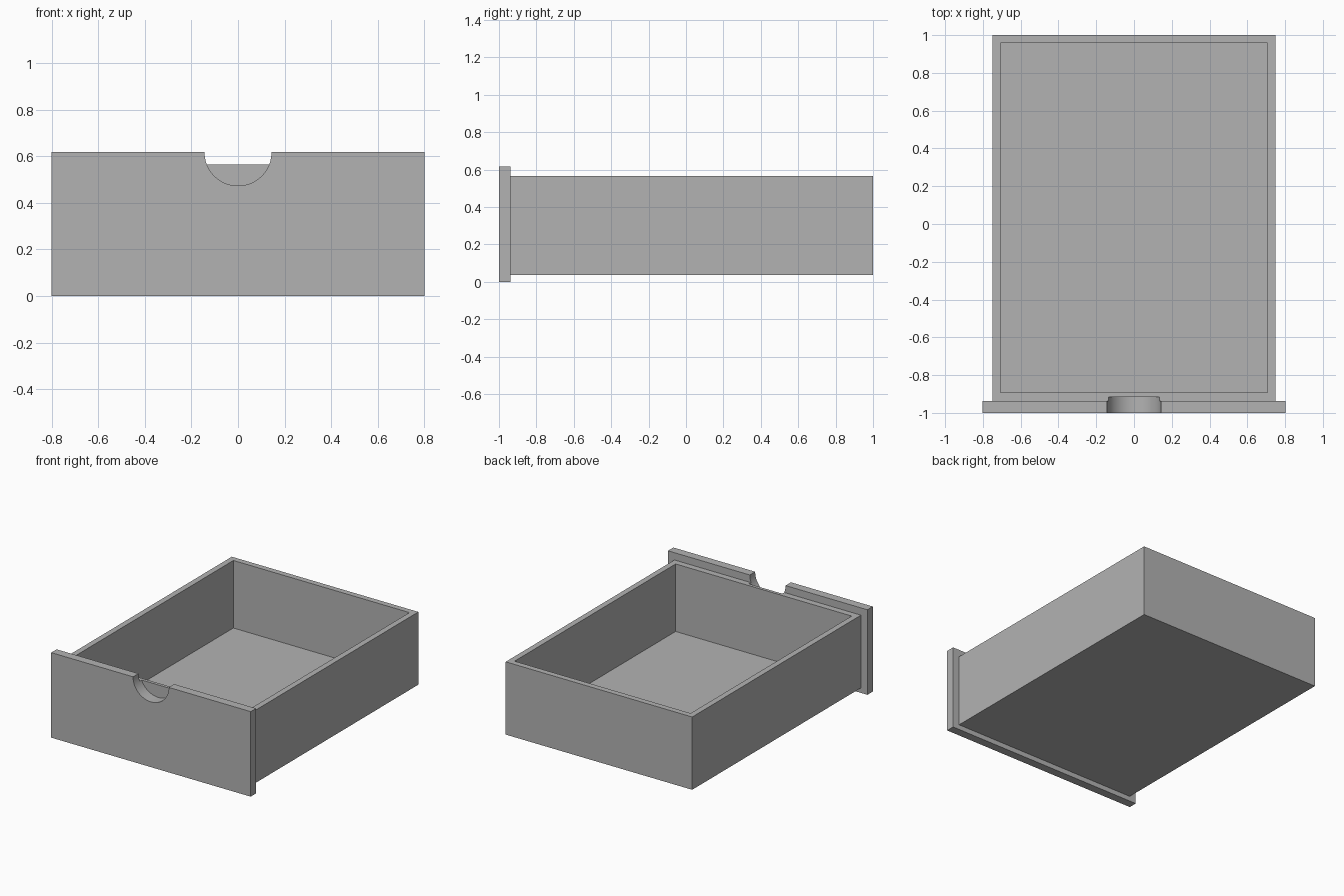
import bpy
import bmesh
import math
from mathutils import Matrix, Vector

old = bpy.data.objects.get("Cube")
if old:
    bpy.data.objects.remove(old, do_unlink=True)

# One plain grey for the whole drawer
grey = bpy.data.materials.new("plain grey")
grey.use_nodes = True
grey.diffuse_color = (0.45, 0.45, 0.45, 1)
grey.node_tree.nodes["Principled BSDF"].inputs["Base Color"].default_value = grey.diffuse_color


def make_object(name, bm):
    mesh = bpy.data.meshes.new(name)
    bm.to_mesh(mesh)
    bm.free()
    mesh.materials.append(grey)
    obj = bpy.data.objects.new(name, mesh)
    bpy.context.collection.objects.link(obj)
    return obj


def box(name, low, high):
    low, high = Vector(low), Vector(high)
    bm = bmesh.new()
    matrix = Matrix.Translation((low + high) / 2) @ Matrix.Diagonal((*(high - low), 1))
    bmesh.ops.create_cube(bm, size=1, matrix=matrix)
    return make_object(name, bm)


def cylinder_y(name, radius, y0, y1, z):
    bm = bmesh.new()
    matrix = Matrix.Translation((0, (y0 + y1) / 2, z)) @ Matrix.Rotation(math.pi / 2, 4, "X")
    bmesh.ops.create_cone(bm, cap_ends=True, segments=96, radius1=radius,
                          radius2=radius, depth=y1 - y0, matrix=matrix)
    return make_object(name, bm)


def cut(obj, cutter):
    cutter.hide_render = True
    mod = obj.modifiers.new("cut", "BOOLEAN")
    mod.operation = "DIFFERENCE"
    mod.solver = "EXACT"
    mod.object = cutter
    bpy.ops.object.select_all(action="DESELECT")
    bpy.context.view_layer.objects.active = obj
    obj.select_set(True)
    bpy.ops.object.modifier_apply(modifier=mod.name)


# Open tray with thin walls and floor
tray = box("drawer_tray", (-0.75, -0.938, 0.036), (0.75, 1, 0.565))
hollow = box("hollow_cutter", (-0.708, -0.892, 0.074), (0.708, 0.958, 0.8))
cut(tray, hollow)

# Overhanging front panel
panel = box("front_panel", (-0.802, -1, 0), (0.802, -0.938, 0.618))

# Half-round finger pull through the panel and partly into the tray wall
pull = cylinder_y("finger_pull_cutter", 0.144, -1.1, -0.915, 0.618)
for part in (panel, tray):
    cut(part, pull)
    bpy.ops.object.shade_smooth_by_angle(angle=math.radians(30))

for cutter in (hollow, pull):
    bpy.data.objects.remove(cutter, do_unlink=True)
